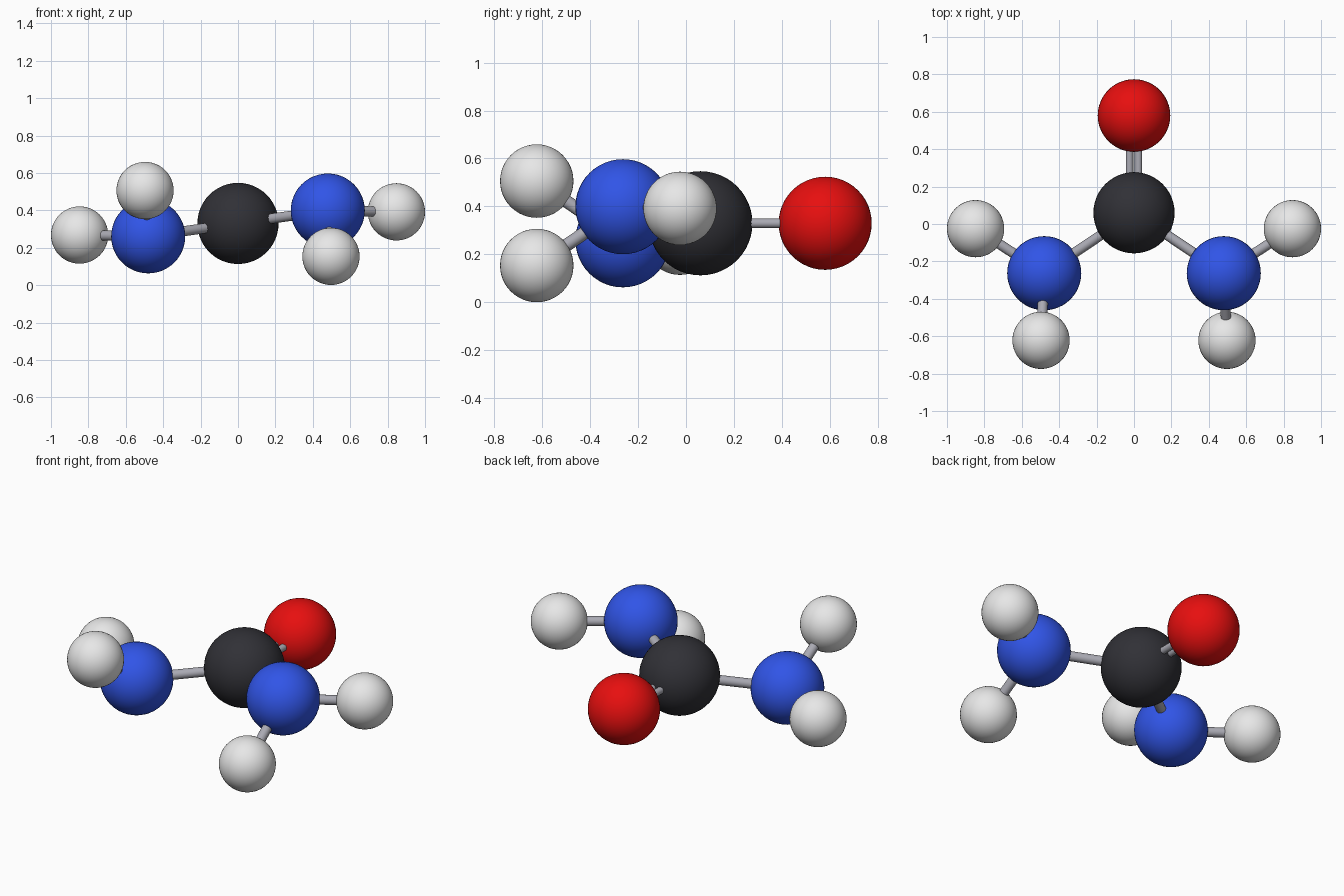
import bpy
from mathutils import Vector

if "Cube" in bpy.data.objects:
    bpy.data.objects.remove(bpy.data.objects["Cube"], do_unlink=True)


def material(name, colour):
    mat = bpy.data.materials.new(name)
    mat.use_nodes = True
    mat.diffuse_color = (*colour, 1)
    mat.node_tree.nodes["Principled BSDF"].inputs["Base Color"].default_value = (*colour, 1)
    return mat


charcoal = material("charcoal", (0.03, 0.03, 0.037))
red = material("red", (0.85, 0.005, 0.005))
blue = material("blue", (0.03, 0.09, 0.8))
white = material("white", (0.82, 0.82, 0.82))
grey = material("bond grey", (0.4, 0.4, 0.45))

MID_Z = 0.33


def finish(name, mat):
    obj = bpy.context.object
    obj.name = name
    obj.data.materials.append(mat)
    bpy.ops.object.shade_smooth_by_angle()
    return obj


def atom(name, centre, radius, mat):
    bpy.ops.mesh.primitive_uv_sphere_add(segments=48, ring_count=24, radius=radius, location=centre)
    finish(name, mat)


def bond(name, start, end, radius=0.027, shift=0.0):
    offset = Vector((shift, 0, 0))
    a, b = Vector(start) + offset, Vector(end) + offset
    bpy.ops.mesh.primitive_cylinder_add(vertices=24, radius=radius, depth=(b - a).length,
                                        location=(a + b) / 2)
    finish(name, grey).rotation_euler = (b - a).to_track_quat("Z", "Y").to_euler()


# Central ball, rear ball and the double rod between them
carbon = (0, 0.06, MID_Z)
oxygen = (0, 0.58, MID_Z)
atom("carbon_ball", carbon, 0.217, charcoal)
atom("oxygen_ball", oxygen, 0.194, red)
for side, name in ((1, "left"), (-1, "right")):
    bond("double_bond_" + name, carbon, oxygen, radius=0.02, shift=0.024 * side)

# Two arms, each the other turned half a revolution about the y axis
for side, name in ((1, "left"), (-1, "right")):
    def place(x, y, rise):
        return (side * x, y, MID_Z + side * rise)

    nitrogen = place(0.48, -0.263, 0.069)
    outer = place(0.847, -0.025, 0.062)
    front = place(0.497, -0.622, -0.176)
    atom(name + "_nitrogen_ball", nitrogen, 0.198, blue)
    atom(name + "_outer_hydrogen_ball", outer, 0.153, white)
    atom(name + "_front_hydrogen_ball", front, 0.153, white)
    bond(name + "_inner_bond", carbon, nitrogen)
    bond(name + "_outer_bond", nitrogen, outer)
    bond(name + "_front_bond", nitrogen, front)
